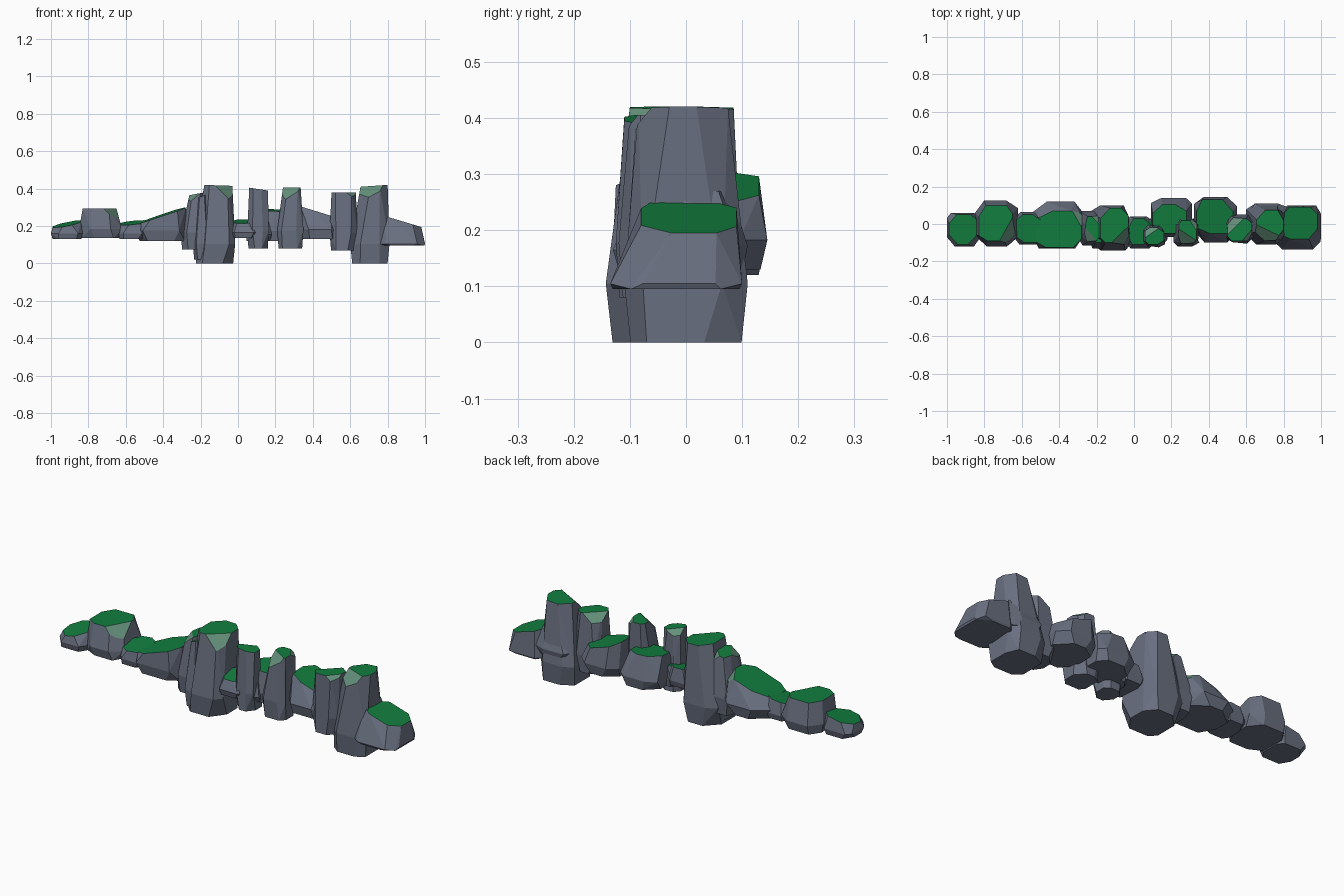
import bpy, bmesh, random
from mathutils import Vector

if "Cube" in bpy.data.objects:
    bpy.data.objects.remove(bpy.data.objects["Cube"])

random.seed(4)


def material(name, rgb):
    m = bpy.data.materials.new(name)
    m.diffuse_color = (*rgb, 1)
    m.use_nodes = True
    m.node_tree.nodes["Principled BSDF"].inputs["Base Color"].default_value = m.diffuse_color
    return m


MATS = [material("slate_grey", (0.14, 0.16, 0.215)),
        material("moss_green", (0.006, 0.21, 0.05)),
        material("pale_moss", (0.13, 0.28, 0.20))]


def ring(box, cut=0.28):
    """Irregular eight-sided outline that touches the sides of a box."""
    x0, x1, y0, y1 = box
    w, d = x1 - x0, y1 - y0
    c = [random.uniform(0.5, 1.3) * cut for _ in range(8)]
    return [(x0 + c[0] * w, y0), (x1 - c[1] * w, y0), (x1, y0 + c[2] * d), (x1, y1 - c[3] * d),
            (x1 - c[4] * w, y1), (x0 + c[5] * w, y1), (x0, y1 - c[6] * d), (x0, y0 + c[7] * d)]


def shrink(box, k):
    x0, x1, y0, y1 = box
    a, b = (x1 - x0) * k, (y1 - y0) * k
    return x0 + a, x1 - a, y0 + b, y1 - b


def rock(name, base, top, z0, zl, zr, drop=0.0, waist=0.3, under=0.05, chips=()):
    """Faceted boulder: hull of an undercut foot, a wide waist and a tilted mossy top."""
    bm = bmesh.new()
    zt = max(zl, zr)
    foot = ring(shrink(base, under))
    belly = ring(base, 0.22)
    crown = ring(top)
    for x, y in foot:
        bm.verts.new((x, y, z0))
    for x, y in belly:
        bm.verts.new((x, y, z0 + (zt - z0) * waist))
    for x, y in crown:
        u = (x - top[0]) / (top[1] - top[0])
        v = (y - top[2]) / (top[3] - top[2])
        bm.verts.new((x, y, zl + (zr - zl) * u - drop * (1 - v)))
    res = bmesh.ops.convex_hull(bm, input=bm.verts[:])
    junk = [g for g in res["geom_interior"] if isinstance(g, bmesh.types.BMVert)]
    bmesh.ops.delete(bm, geom=junk, context="VERTS")
    bmesh.ops.dissolve_limit(bm, angle_limit=0.16, verts=bm.verts[:], edges=bm.edges[:])
    bm.normal_update()
    # moss on the upward faces
    for f in bm.faces:
        f.material_index = 1 if f.normal.z > 0.8 else 0
    # pale, worn chips sliced from the crown
    for dx, dy, depth in chips:
        n = Vector((dx, dy, 1)).normalized()
        far = max(v.co.dot(n) for v in bm.verts)
        bmesh.ops.bisect_plane(bm, geom=bm.verts[:] + bm.edges[:] + bm.faces[:],
                               plane_co=n * (far - depth), plane_no=n, clear_outer=True)
        rim = [e for e in bm.edges if e.is_boundary]
        for f in bmesh.ops.holes_fill(bm, edges=rim, sides=0)["faces"]:
            f.material_index = 2
    bmesh.ops.recalc_face_normals(bm, faces=bm.faces[:])
    me = bpy.data.meshes.new(name)
    bm.to_mesh(me)
    bm.free()
    for m in MATS:
        me.materials.append(m)
    ob = bpy.data.objects.new(name, me)
    bpy.context.collection.objects.link(ob)


# low boulders, left to right
rock("end_boulder_left", (-1, -0.83, -0.12, 0.06), (-0.99, -0.84, -0.11, 0.05),
     0.13, 0.205, 0.235, 0.02)
rock("boulder_a", (-0.85, -0.62, -0.12, 0.125), (-0.83, -0.65, -0.09, 0.10),
     0.135, 0.295, 0.295, chips=[(0.9, -0.5, 0.025)])
rock("boulder_b", (-0.64, -0.49, -0.11, 0.065), (-0.63, -0.50, -0.10, 0.05),
     0.13, 0.22, 0.235, 0.02)
rock("boulder_c", (-0.54, -0.27, -0.13, 0.12), (-0.52, -0.28, -0.125, 0.07),
     0.12, 0.225, 0.305, 0.01, chips=[(0.8, 0.6, 0.025)])
rock("boulder_d", (-0.04, 0.10, -0.13, 0.04), (-0.03, 0.09, -0.11, 0.03),
     0.135, 0.235, 0.235, 0.02)
rock("boulder_e", (0.09, 0.31, -0.07, 0.14), (0.10, 0.28, -0.05, 0.105),
     0.12, 0.295, 0.285, 0.01)
rock("boulder_f", (0.32, 0.55, -0.10, 0.145), (0.335, 0.53, -0.05, 0.13),
     0.13, 0.305, 0.245)
rock("boulder_g", (0.62, 0.82, -0.06, 0.11), (0.66, 0.80, -0.04, 0.08),
     0.13, 0.25, 0.27)
rock("end_boulder_right", (0.76, 1, -0.135, 0.10), (0.78, 0.98, -0.08, 0.09),
     0.095, 0.255, 0.195, waist=0.06, under=0.02)

# tall pillars
rock("large_pillar_left", (-0.235, -0.015, -0.143, 0.10), (-0.18, -0.03, -0.10, 0.085),
     0, 0.42, 0.415, waist=0.25, chips=[(0.9, -0.9, 0.035)])
rock("large_pillar_left_side", (-0.24, -0.14, -0.13, 0.04), (-0.22, -0.16, -0.10, 0.02),
     0.02, 0.35, 0.37, waist=0.25)
rock("side_pillar_left", (-0.305, -0.19, -0.115, 0.07), (-0.26, -0.18, -0.09, 0.04),
     0.075, 0.365, 0.38, chips=[(-0.8, -0.5, 0.02), (0.7, 0.9, 0.02)])
rock("small_pillar_a", (0.05, 0.165, -0.125, 0.0), (0.06, 0.16, -0.11, -0.02),
     0.08, 0.405, 0.39, chips=[(-0.4, 0.8, 0.02)])
rock("small_pillar_a_side", (0.04, 0.18, -0.10, 0.03), (0.06, 0.16, -0.08, 0.02),
     0.12, 0.22, 0.24)
rock("small_pillar_b", (0.21, 0.35, -0.12, 0.03), (0.24, 0.335, -0.10, 0.02),
     0.08, 0.405, 0.405, chips=[(-0.6, -0.9, 0.035), (0.8, 0.5, 0.015)])
rock("broad_pillar", (0.49, 0.64, -0.105, 0.05), (0.50, 0.63, -0.09, 0.03),
     0.07, 0.38, 0.38, chips=[(-0.7, 0.7, 0.025), (0.7, -0.6, 0.015)])
rock("large_pillar_right", (0.60, 0.81, -0.11, 0.11), (0.655, 0.80, -0.085, 0.075),
     0, 0.41, 0.42, waist=0.25, chips=[(-0.5, -0.9, 0.035)])
